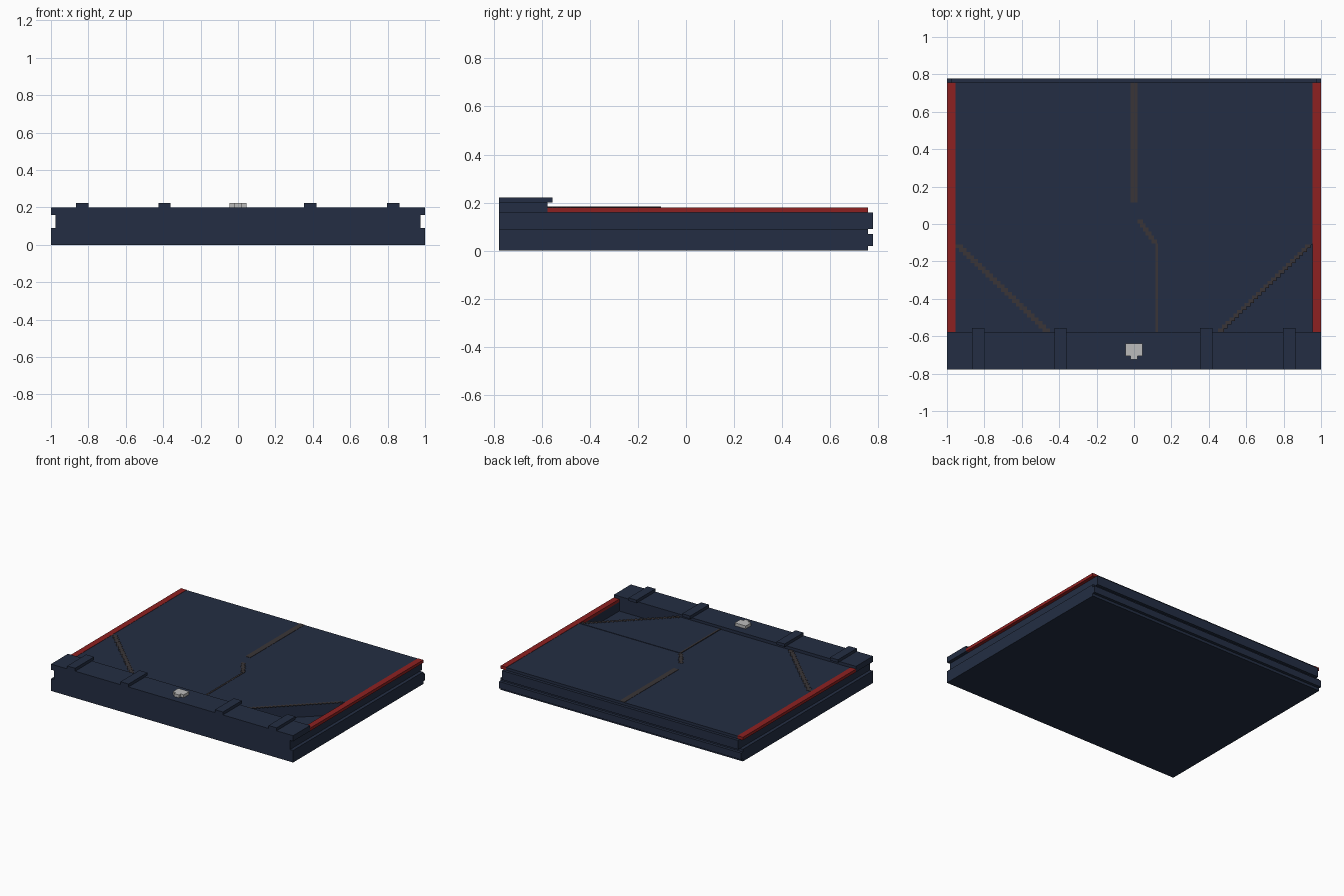
import bpy
import bmesh

old = bpy.data.objects.get("Cube")
if old:
    bpy.data.objects.remove(old, do_unlink=True)


def make_material(name, rgb):
    mat = bpy.data.materials.new(name)
    mat.use_nodes = True
    color = (*rgb, 1)
    mat.diffuse_color = color
    bsdf = mat.node_tree.nodes["Principled BSDF"]
    bsdf.inputs["Base Color"].default_value = color
    bsdf.inputs["Roughness"].default_value = 0.8
    return mat


NAVY = make_material("navy", (0.017, 0.027, 0.056))
RED = make_material("dark red", (0.27, 0.015, 0.015))
BROWN = make_material("brown grey", (0.042, 0.036, 0.038))
METAL = make_material("light metal", (0.5, 0.5, 0.5))


def finish(name, bm, mat):
    bmesh.ops.recalc_face_normals(bm, faces=bm.faces)
    mesh = bpy.data.meshes.new(name)
    bm.to_mesh(mesh)
    bm.free()
    mesh.materials.append(mat)
    obj = bpy.data.objects.new(name, mesh)
    bpy.context.collection.objects.link(obj)
    return obj


def add_prism(bm, outline, z0, z1):
    face = bm.faces.new([bm.verts.new((x, y, z0)) for x, y in outline])
    ext = bmesh.ops.extrude_face_region(bm, geom=[face], use_keep_orig=True)
    top = [v for v in ext["geom"] if isinstance(v, bmesh.types.BMVert)]
    bmesh.ops.translate(bm, verts=top, vec=(0, 0, z1 - z0))


def prism(name, outline, z0, z1, mat):
    bm = bmesh.new()
    add_prism(bm, outline, z0, z1)
    return finish(name, bm, mat)


def rect(x0, x1, y0, y1):
    return [(x0, y0), (x1, y0), (x1, y1), (x0, y1)]


def box(name, x0, x1, y0, y1, z0, z1, mat=NAVY):
    return prism(name, rect(x0, x1, y0, y1), z0, z1, mat)


FRONT, BAR, BACK, LIP = -0.778, -0.577, 0.757, 0.778
DECK = 0.178

# Lower tray and its back lip
box("base_tray", -1, 1, FRONT, BACK, 0, 0.09)
box("base_back_lip", -1, 1, BACK, LIP, 0.02, 0.07)

# Upper slab with one cut corner that leaves an open pocket
prism("deck", [(-0.955, BAR), (0.45, BAR), (0.955, -0.105),
               (0.955, BACK), (-0.955, BACK)], 0.09, DECK, NAVY)
box("deck_back_lip", -0.975, 0.975, BACK, LIP, 0.09, 0.158)

# Side walls behind the groove, and red edge strips
for side, s in (("left", 1), ("right", -1)):
    box(side + "_wall", *sorted((s * 0.955, s * 0.975)), BAR, BACK, 0.09, 0.158)
    box(side + "_edge_strip", *sorted((s * 0.955, s)), BAR, BACK, 0.158, 0.18, RED)

# Front bar with overhanging straps
box("front_bar_core", -0.975, 0.975, FRONT, BAR, 0.09, 0.158)
box("front_bar", -1, 1, FRONT, BAR, 0.158, 0.2)
for i, x in enumerate((-0.833, -0.393, 0.387, 0.83)):
    box(f"strap_{i + 1}", x - 0.033, x + 0.033, FRONT, -0.555, 0.2, 0.222)

# Loose corner flap beside the pocket
prism("flap", [(0.115, BAR), (0.45, BAR), (0.955, -0.105), (0.115, -0.105)],
      DECK, DECK + 0.003, NAVY)


# Crease lines: straight plates and stepped diagonals
def stepped_crease(name, start, end, steps, width, z):
    bm = bmesh.new()
    dy = (end[1] - start[1]) / steps
    for i in range(steps):
        x = start[0] + (end[0] - start[0]) * (i + 0.5) / steps
        y = start[1] + dy * i
        add_prism(bm, rect(x - width / 2, x + width / 2, y + dy, y), z, z + 0.002)
    return finish(name, bm, BROWN)


box("centre_crease", -0.02, 0.02, 0.115, BACK, DECK, DECK + 0.002, BROWN)
box("flap_crease", 0.115, 0.128, BAR, -0.105, DECK, DECK + 0.005, BROWN)
stepped_crease("centre_step_crease", (0.025, 0.025), (0.115, -0.105), 6, 0.03, DECK)
stepped_crease("right_crease", (-0.945, -0.11), (-0.46, BAR), 24, 0.04, DECK)
stepped_crease("left_crease", (0.94, -0.11), (0.455, BAR), 24, 0.03, DECK + 0.003)

# Metal clasp
box("clasp_plate", -0.045, 0.045, -0.705, -0.64, 0.2, 0.222, METAL)
box("clasp_tongue", -0.02, 0.02, -0.725, -0.705, 0.2, 0.222, METAL)
